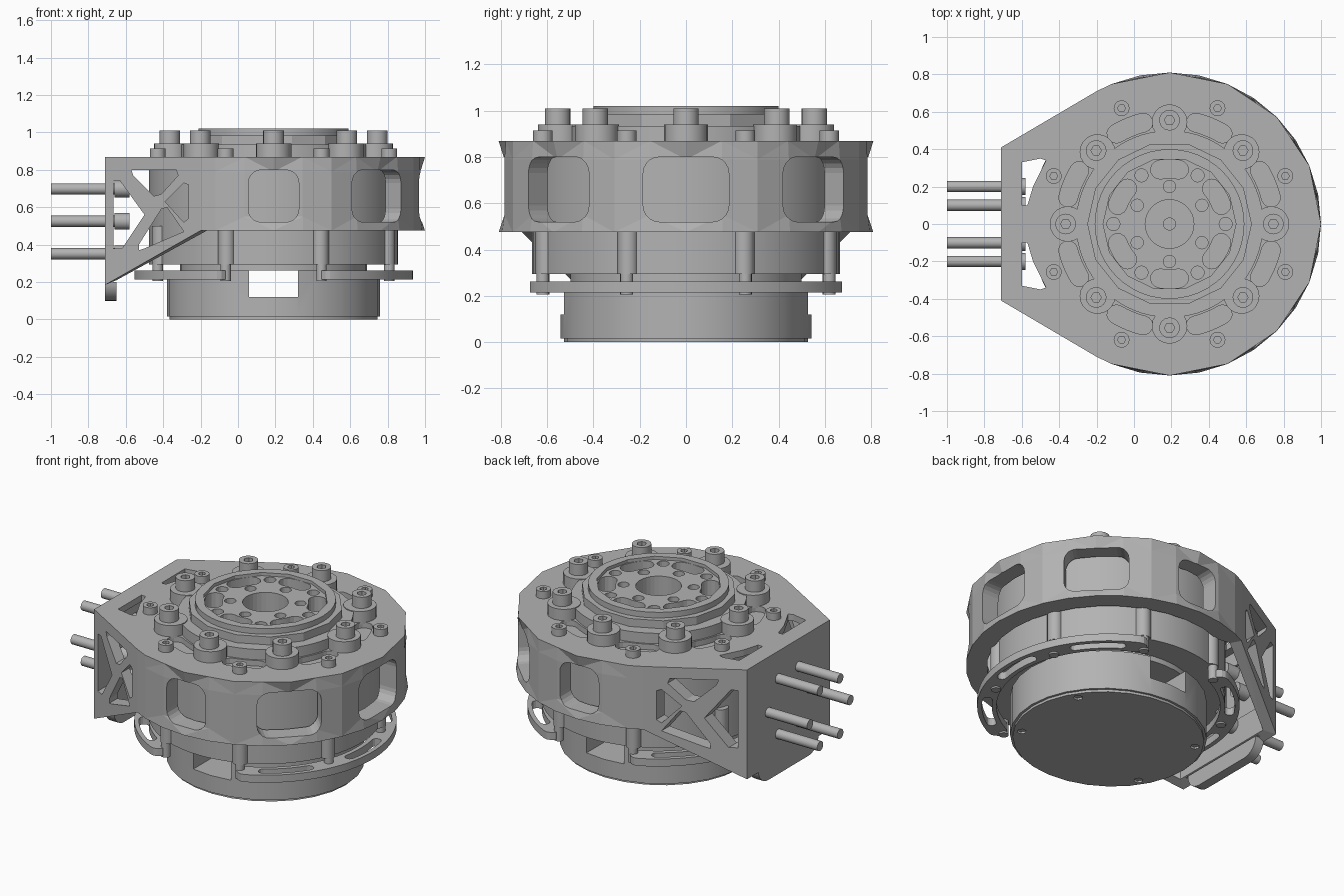
import bpy, bmesh
from math import sin, cos, pi, radians
from mathutils import Matrix, Vector

if "Cube" in bpy.data.objects:
    bpy.data.objects.remove(bpy.data.objects["Cube"])

grey = bpy.data.materials.new("machined grey")
grey.use_nodes = True
grey.diffuse_color = (0.45, 0.45, 0.45, 1)
grey.node_tree.nodes["Principled BSDF"].inputs["Base Color"].default_value = grey.diffuse_color

CX = 0.19                                   # rotation axis of the drive
AXIS = Matrix.Translation((CX, 0, 0))
ALONG_X = Matrix(((0, 0, 1, 0), (1, 0, 0, 0), (0, 1, 0, 0), (0, 0, 0, 1)))
ALONG_Y = Matrix.Rotation(pi / 2, 4, 'X')


def finish(name, bm, smooth=True):
    bmesh.ops.recalc_face_normals(bm, faces=bm.faces)
    me = bpy.data.meshes.new(name)
    bm.to_mesh(me)
    bm.free()
    me.materials.append(grey)
    ob = bpy.data.objects.new(name, me)
    bpy.context.collection.objects.link(ob)
    if smooth:
        bpy.ops.object.select_all(action='DESELECT')
        ob.select_set(True)
        bpy.context.view_layer.objects.active = ob
        bpy.ops.object.shade_smooth_by_angle(angle=radians(25))
    return ob


def solids(name, parts, smooth=True):
    """Extruded outlines: each part is (points, low, high, matrix)."""
    bm = bmesh.new()
    for pts, lo, hi, mat in parts:
        a, b = ([bm.verts.new(mat @ Vector((x, y, h))) for x, y in pts] for h in (lo, hi))
        bm.faces.new(a)
        bm.faces.new(b)
        for i in range(len(pts)):
            j = (i + 1) % len(pts)
            bm.faces.new((a[i], a[j], b[j], b[i]))
    return finish(name, bm, smooth)


def cut(ob, parts):
    cutter = solids("cutter", parts, False)
    mod = ob.modifiers.new("cut", 'BOOLEAN')
    mod.operation, mod.solver, mod.object = 'DIFFERENCE', 'EXACT', cutter
    dg = bpy.context.evaluated_depsgraph_get()
    me = bpy.data.meshes.new_from_object(ob.evaluated_get(dg))
    ob.modifiers.clear()
    ob.data = me
    bpy.data.objects.remove(cutter)


def circle(r, n=32, c=(0, 0), a0=0.0, a1=360.0):
    full = abs(a1 - a0) >= 360
    return [(c[0] + r * cos(t), c[1] + r * sin(t)) for t in
            (radians(a0 + (a1 - a0) * i / (n if full else n - 1)) for i in range(n))]


def polar(r, deg):
    return (r * cos(radians(deg)), r * sin(radians(deg)))


def arc_slot(r, w, a0, a1, n=14):
    """Curved slot with round ends."""
    return (circle(r + w, n, (0, 0), a0, a1) + circle(w, 8, polar(r, a1), a1, a1 + 180)[1:-1]
            + circle(r - w, n, (0, 0), a1, a0) + circle(w, 8, polar(r, a0), a0 + 180, a0 + 360)[1:-1])


def round_rect(w, z0, z1, r):
    pts = []
    for k, (x, z) in enumerate([(w - r, z1 - r), (r - w, z1 - r), (r - w, z0 + r), (w - r, z0 + r)]):
        pts += circle(r, 6, (x, z), 90 * k, 90 * k + 90)
    return pts


def around(pts_of, r, angles, lo, hi):
    return [(pts_of(polar(r, a)), lo, hi, AXIS) for a in angles]


def box(x0, x1, y0, y1):
    return [(x0, y0), (x1, y0), (x1, y1), (x0, y1)]


EIGHT = [45 * k for k in range(8)]
HALF = [45 * k + 22.5 for k in range(8)]
SIX = [60 * k for k in range(6)]

# Housing shell: round on one side, wedge shaped towards the cable wall
END = 118.8
angles = [-END] + [11.25 * k for k in range(-10, 11)] + [END]


def outline(radius, corner_x, corner_y, z, corner_z):
    pts = [(CX + radius(a) * cos(radians(a)), radius(a) * sin(radians(a)), z) for a in angles]
    return pts + [(corner_x, corner_y, corner_z), (corner_x, -corner_y, corner_z)]


def waist(a):
    if abs(a) > 113:
        return 0.81
    return min(0.81, 0.785 / cos(radians(a - 45 * round(a / 45))))


def chord(a):
    if abs(a) > 113:
        return 0.81
    return 0.81 if round(a / 11.25) % 2 == 0 else 0.81 * cos(radians(11.25))


def inner(a):
    return 0.74 if abs(a) > 113 else 0.69


bm = bmesh.new()
rows = [outline(inner, -0.65, 0.365, 0.83, 0.83), outline(inner, -0.65, 0.365, 0.475, 0.21),
        outline(lambda a: 0.81, -0.71, 0.41, 0.475, 0.185), outline(waist, -0.71, 0.41, 0.55, 0.55),
        outline(waist, -0.71, 0.41, 0.79, 0.79), outline(chord, -0.71, 0.41, 0.87, 0.87)]
rings = [[bm.verts.new(p) for p in row] for row in rows]
for lo, hi in zip(rings, rings[1:]):
    for i in range(len(lo)):
        j = (i + 1) % len(lo)
        bm.faces.new((lo[i], lo[j], hi[j], hi[i]))
bm.faces.new(rings[0])
bm.faces.new(rings[-1])
bmesh.ops.triangulate(bm, faces=[f for f in bm.faces if len(f.verts) == 4])
housing = finish("housing", bm, False)

windows = []
for a in (-90, -45, 0, 45, 90):
    half = 0.135 if abs(a) == 90 else 0.185
    windows.append((round_rect(half, 0.52, 0.8, 0.07), 0.6, 0.9,
                    AXIS @ Matrix.Rotation(radians(a), 4, 'Z') @ ALONG_X))
cut(housing, windows)

# Truss openings through both slanted side walls
truss = [[(-0.665, 0.74), (-0.665, 0.38), (-0.62, 0.38), (-0.5, 0.56), (-0.63, 0.74)],
         [(-0.57, 0.8), (-0.33, 0.8), (-0.32, 0.77), (-0.41, 0.67), (-0.45, 0.66), (-0.56, 0.77)],
         [(-0.29, 0.73), (-0.39, 0.63), (-0.29, 0.52), (-0.265, 0.54), (-0.265, 0.72)],
         [(-0.53, 0.37), (-0.5, 0.38), (-0.29, 0.47), (-0.38, 0.6), (-0.41, 0.59), (-0.53, 0.4)]]
cut(housing, [(t, -0.8, 0.8, ALONG_Y) for t in truss])

# Openings and slots in the top plate
vent = [(-0.6, 0.1), (-0.57, 0.1), (-0.54, 0.2), (-0.47, 0.34), (-0.5, 0.35), (-0.6, 0.33)]
cut(housing, [([(x, s * y) for x, y in vent], 0.8, 0.9, Matrix()) for s in (1, -1)]
    + [(arc_slot(0.56, 0.05, a - 8, a + 8), 0.8, 0.9, AXIS) for a in HALF])

# Rounded tab below the cable wall
solids("cable_wall_tab", [([(0.32, 0.2), (-0.32, 0.2)] + circle(0.1, 9, (-0.2, 0.2), 180, 270)
                           + circle(0.1, 9, (0.2, 0.2), 270, 360), -0.71, -0.65, ALONG_X)])

# Cables in a hexagon, with collars inside the wall
cables = [polar(0.2, a) for a in SIX]
solids("cables", [(circle(0.03, 16, (y, 0.525 + z)), -1, -0.6, ALONG_X) for y, z in cables])
solids("cable_collars", [(circle(0.045, 16, (y, 0.525 + z)), -0.66, -0.58, ALONG_X)
                         for y, z in cables])

# Core with bosses for the long bolts
solids("core", [(circle(0.665, 64), 0.295, 0.835, AXIS)])
solids("core_bosses", around(lambda c: circle(0.045, 16, c), 0.655, HALF, 0.295, 0.5))
solids("lower_bolts", around(lambda c: circle(0.028, 16, c), 0.67, HALF, 0.205, 0.3))

# Clamp ring with lugs on the top plate
solids("clamp_ring", [(circle(0.5, 64), 0.86, 0.935, AXIS)])
solids("clamp_lugs", around(lambda c: circle(0.095, 20, c), 0.545, EIGHT, 0.86, 0.94))

# Socket head bolts
for name, r, head, spots, lo, hi in (("clamp_bolts", 0.555, 0.055, EIGHT, 0.93, 1.01),
                                     ("housing_bolts", 0.67, 0.042, HALF, 0.86, 0.915)):
    bolts = solids(name, around(lambda c: circle(head, 24, c), r, spots, lo, hi))
    cut(bolts, around(lambda c: circle(head * 0.5, 6, c), r, spots, hi - 0.035, hi + 0.02))

# Output flange: faceted collar and a rimmed disc with its hole pattern
solids("flange_collar", [(circle(0.44, 14), 0.92, 0.985, AXIS)], False)
flange = solids("output_flange", [(circle(0.4, 48), 0.7, 1.02, AXIS)])
cut(flange, [(circle(0.355, 14), 1.0, 1.05, AXIS)])
cut(flange, [(circle(0.13), 0.86, 1.05, AXIS)]
    + around(lambda c: circle(0.033, 16, c), 0.2, [a + 30 for a in SIX], 0.9, 1.05)
    + around(lambda c: circle(0.035, 16, c), 0.3, SIX, 0.9, 1.05)
    + [(arc_slot(0.295, 0.05, a + 20, a + 40), 0.9, 1.05, AXIS) for a in SIX])
# The collar is hollow where the flange holes pass through it
cut(bpy.data.objects["flange_collar"], [(circle(0.39), 0.9, 1.0, AXIS)])
cut(bpy.data.objects["clamp_ring"], [(circle(0.39), 0.8, 1.0, AXIS)])
cut(housing, [(circle(0.39), 0.8, 1.0, AXIS)])
solids("flange_hub", [(circle(0.035, 16), 0.85, 0.88, AXIS)])

# Lower brackets, one at each end, with slots and bolt holes
for name, mid in (("left_bracket", 0), ("right_bracket", 180)):
    bracket = solids(name, [(arc_slot(0.69, 0.055, mid - 64, mid + 64, 40), 0.215, 0.262, AXIS)])
    cut(bracket, [(arc_slot(0.69, 0.028, mid + a - 11, mid + a + 11), 0.2, 0.28, AXIS)
                  for a in (-45, 0, 45)])

# Base cup with a cable channel from front to back, and neck
squash = AXIS @ Matrix.Diagonal((1, 0.95, 1, 1))
base = solids("base", [(circle(0.57, 28), 0.015, 0.262, squash), (circle(0.555, 28), 0, 0.015, squash)])
cut(base, [(box(0.06, 0.32, -0.7, 0.7), 0.12, 0.4, Matrix())])
cut(base, around(lambda c: circle(0.027, 6, c), 0.5, (30, 150, 210, 330), -0.02, 0.012))
solids("neck", [(circle(0.5, 40), 0.262, 0.3, AXIS)])
